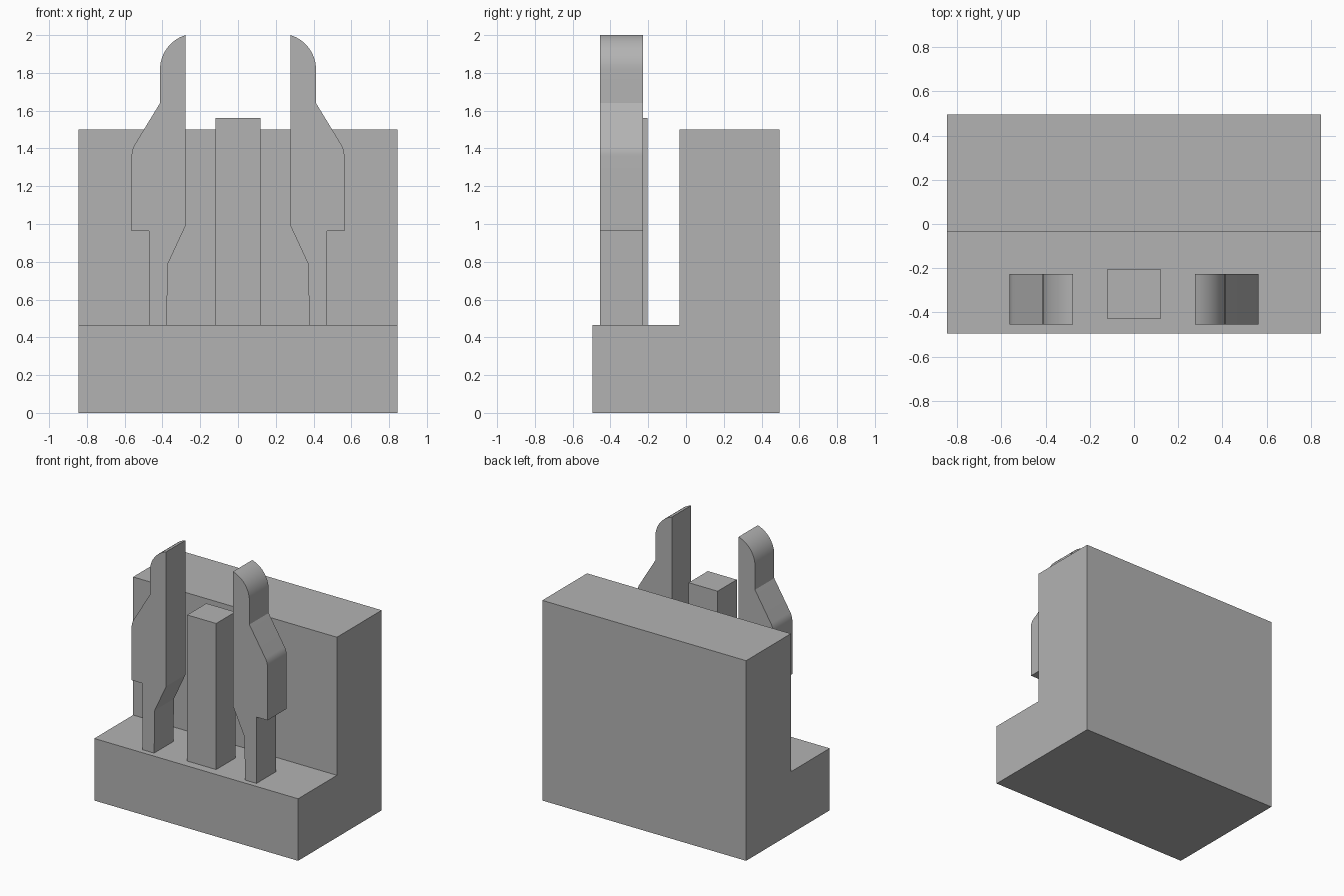
import bpy
import bmesh
from math import cos, sin, radians
from mathutils import Vector

cube = bpy.data.objects.get("Cube")
if cube:
    bpy.data.objects.remove(cube, do_unlink=True)

grey = bpy.data.materials.new("plain grey")
grey.use_nodes = True
colour = (0.45, 0.45, 0.45, 1)
grey.diffuse_color = colour
grey.node_tree.nodes["Principled BSDF"].inputs["Base Color"].default_value = colour


def extrude_profile(name, points, direction):
    """Make a solid from a closed 3D outline swept along a direction."""
    bm = bmesh.new()
    face = bm.faces.new([bm.verts.new(p) for p in points])
    swept = bmesh.ops.extrude_face_region(bm, geom=[face])
    moved = [v for v in swept["geom"] if isinstance(v, bmesh.types.BMVert)]
    bmesh.ops.translate(bm, verts=moved, vec=Vector(direction))
    bmesh.ops.recalc_face_normals(bm, faces=bm.faces)
    mesh = bpy.data.meshes.new(name)
    bm.to_mesh(mesh)
    bm.free()
    mesh.materials.append(grey)
    obj = bpy.data.objects.new(name, mesh)
    bpy.context.collection.objects.link(obj)
    return obj


def arc(cx, cz, radius, end_angle, steps):
    """Points on an arc that begins pointing along +x."""
    angles = [radians(end_angle * i / steps) for i in range(steps + 1)]
    return [(cx + radius * cos(a), cz + radius * sin(a)) for a in angles]


# L-shaped housing: base ledge and tall back wall
half_width, ledge, top = 0.845, 0.465, 1.5
section = [(-0.495, 0), (0.495, 0), (0.495, top), (-0.035, top),
           (-0.035, ledge), (-0.495, ledge)]
extrude_profile("housing", [(-half_width, y, z) for y, z in section],
                (2 * half_width, 0, 0))

# Square pin in the middle
pin = [(-0.12, -0.43), (0.12, -0.43), (0.12, -0.203), (-0.12, -0.203)]
extrude_profile("centre_pin", [(x, y, ledge) for x, y in pin],
                (0, 0, 1.56 - ledge))

# Mirrored latch prongs: narrow foot, barbed shoulder, rounded tip
outline = [(0.377, ledge), (0.472, ledge), (0.472, 0.962), (0.563, 0.962)]
outline += arc(0.443, 1.36, 0.12, 31, 6)
outline += [(0.413, 1.64)]
outline += arc(0.223, 1.818, 0.19, 73.5, 12)
outline += [(0.277, 0.992), (0.372, 0.787)]
for side, sign in (("left", 1), ("right", -1)):
    prong = extrude_profile(side + "_prong",
                            [(sign * x, -0.455, z) for x, z in outline],
                            (0, 0.228, 0))
    bpy.ops.object.select_all(action="DESELECT")
    prong.select_set(True)
    bpy.context.view_layer.objects.active = prong
    bpy.ops.object.shade_smooth_by_angle(angle=radians(20))
